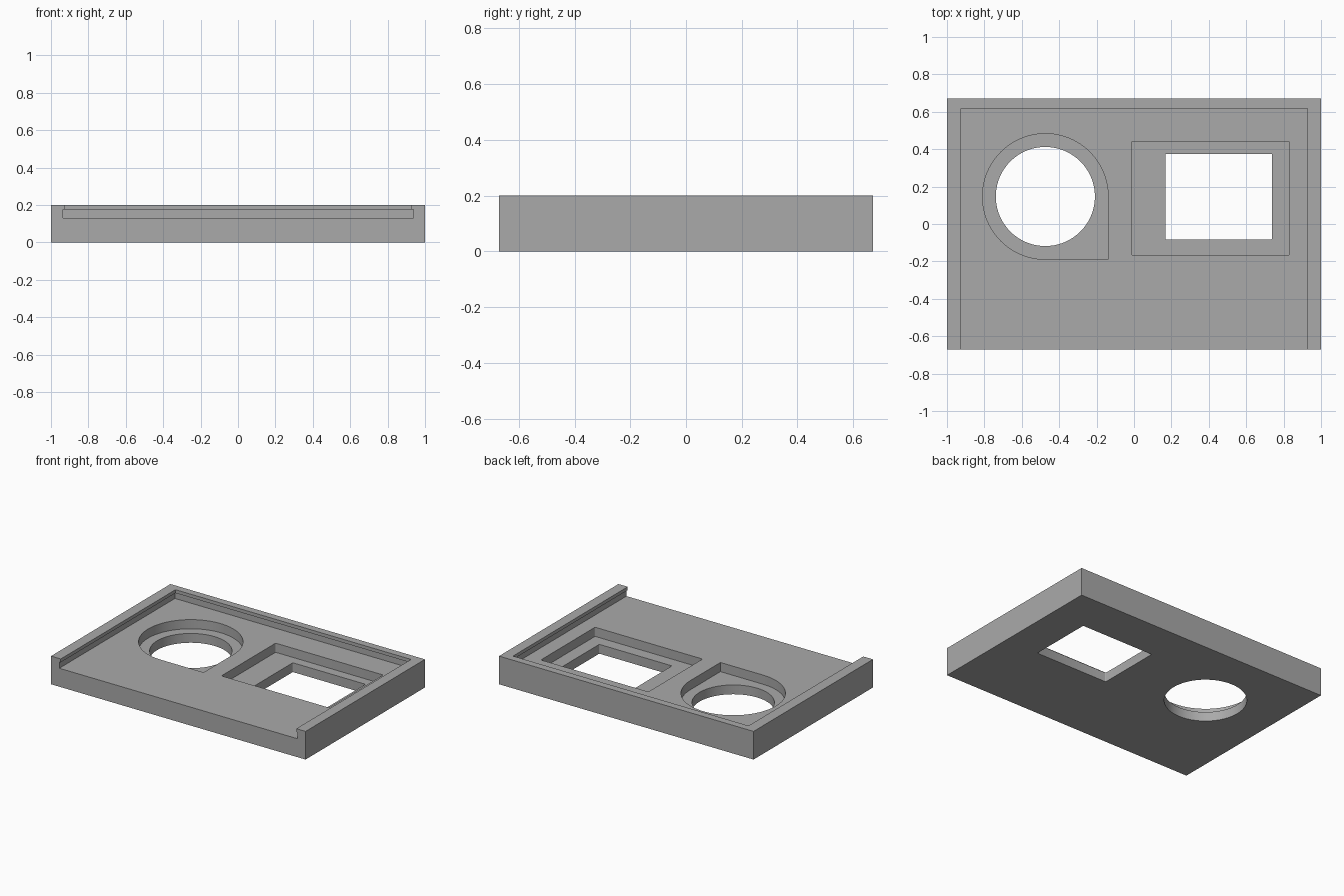
import bpy, bmesh, math

if "Cube" in bpy.data.objects:
    bpy.data.objects.remove(bpy.data.objects["Cube"])

grey = bpy.data.materials.new("plain_grey")
grey.diffuse_color = (0.4, 0.4, 0.4, 1)
grey.use_nodes = True
grey.node_tree.nodes["Principled BSDF"].inputs["Base Color"].default_value = grey.diffuse_color

FLOOR, LEDGE, TOP = 0.131, 0.066, 0.2  # recessed deck, pocket floor, rim height


def prism(name, pts, z0, z1):
    """Extrude a counter-clockwise outline from z0 to z1."""
    bm = bmesh.new()
    face = bm.faces.new([bm.verts.new((x, y, z0)) for x, y in pts])
    ext = bmesh.ops.extrude_face_region(bm, geom=[face])["geom"]
    top = [v for v in ext if isinstance(v, bmesh.types.BMVert)]
    bmesh.ops.translate(bm, verts=top, vec=(0, 0, z1 - z0))
    bmesh.ops.recalc_face_normals(bm, faces=bm.faces)
    mesh = bpy.data.meshes.new(name)
    bm.to_mesh(mesh)
    bm.free()
    obj = bpy.data.objects.new(name, mesh)
    bpy.context.collection.objects.link(obj)
    return obj


def arc(cx, cy, r, a0, a1, n):
    return [(cx + r * math.cos(math.radians(a0 + (a1 - a0) * i / n)),
             cy + r * math.sin(math.radians(a0 + (a1 - a0) * i / n))) for i in range(n + 1)]


def rect(x0, x1, y0, y1, r=0.0):
    """Rectangle outline with optional small corner radius."""
    if r == 0:
        return [(x0, y0), (x1, y0), (x1, y1), (x0, y1)]
    corners = [(x1 - r, y1 - r, 0), (x0 + r, y1 - r, 90),
               (x0 + r, y0 + r, 180), (x1 - r, y0 + r, 270)]
    return [p for cx, cy, a in corners for p in arc(cx, cy, r, a, a + 90, 3)]


# Tray body
tray = prism("tray", rect(-1, 1, -0.67, 0.67), 0, TOP)
tray.data.materials.append(grey)

# Teardrop pocket outline: three quarters of a circle plus one square corner
cx, cy, R = -0.474, 0.147, 0.336
teardrop = arc(cx, cy, R, 0, 270, 72) + [(cx + R, cy - R)]

cutters = [
    # Lid channel, open at the front: narrow mouth over a wider groove
    prism("channel_mouth_cutter", rect(-0.924, 0.927, -0.8, 0.618), 0.15, 0.3),
    prism("channel_groove_cutter", rect(-0.935, 0.937, -0.8, 0.628), FLOOR, 0.176),
    # Pockets sunk into the deck
    prism("round_pocket_cutter", teardrop, LEDGE, 0.16),
    prism("square_pocket_cutter", rect(-0.014, 0.831, -0.166, 0.442, 0.008), LEDGE, 0.16),
    # Through openings
    prism("round_hole_cutter", arc(cx, cy, 0.265, 0, 355, 71), -0.1, 0.16),
    prism("square_hole_cutter", rect(0.168, 0.739, -0.082, 0.375, 0.006), -0.1, 0.16),
]
for cutter in cutters:
    mod = tray.modifiers.new(cutter.name, "BOOLEAN")
    mod.operation, mod.solver, mod.object = "DIFFERENCE", "EXACT", cutter
    bpy.ops.object.select_all(action="DESELECT")
    bpy.context.view_layer.objects.active = tray
    tray.select_set(True)
    bpy.ops.object.modifier_apply(modifier=mod.name)
    bpy.data.objects.remove(cutter)

bpy.ops.object.shade_smooth_by_angle(angle=math.radians(32))
